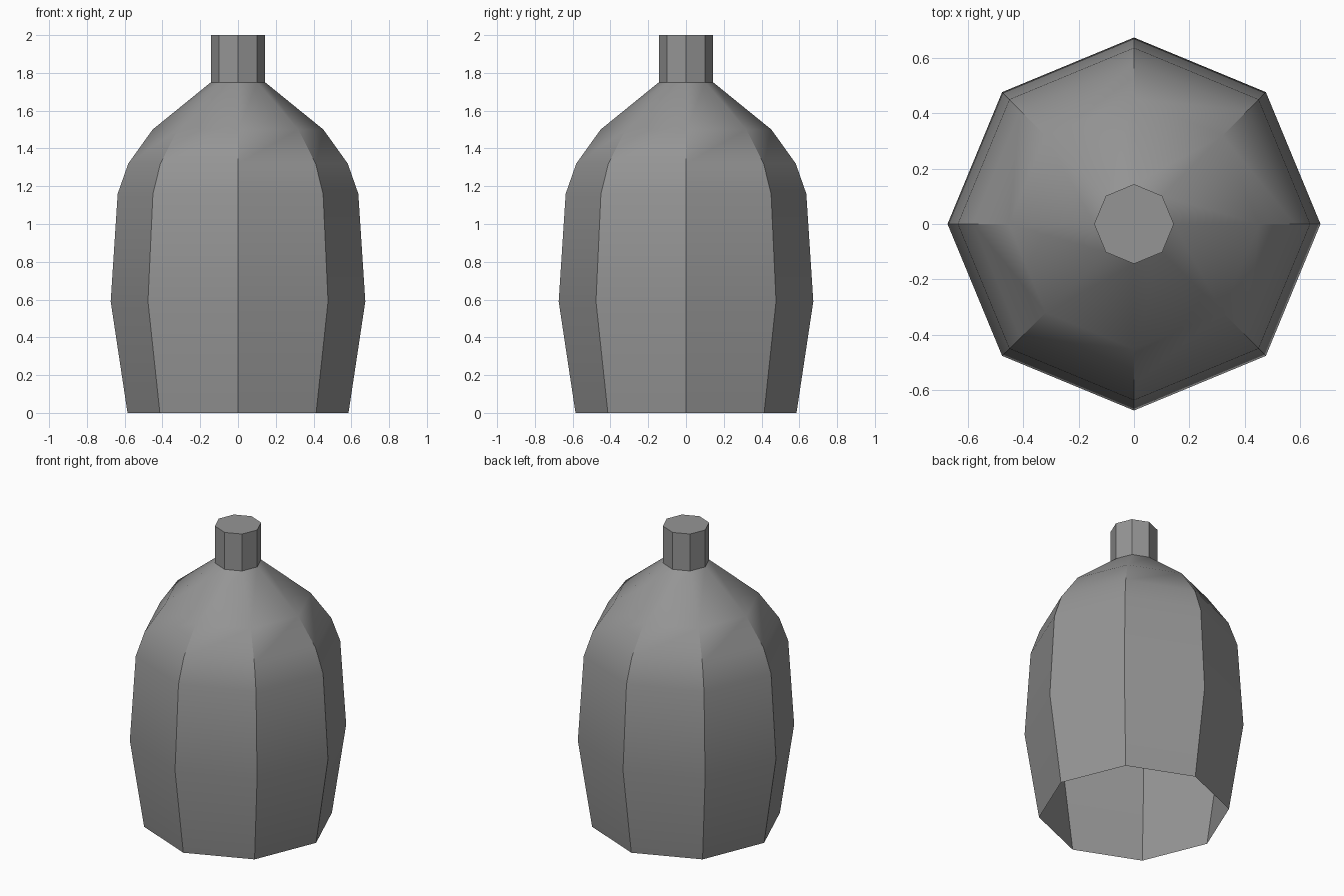
import bpy, bmesh, math

# Remove the default object
cube = bpy.data.objects.get("Cube")
if cube:
    bpy.data.objects.remove(cube, do_unlink=True)

SIDES = 8

grey = bpy.data.materials.new("mid grey")
grey.use_nodes = True
colour = (0.3, 0.3, 0.3, 1.0)
grey.diffuse_color = colour
grey.node_tree.nodes["Principled BSDF"].inputs["Base Color"].default_value = colour


def lathe(name, profile, cap_top=False):
    """Revolve (radius, height) points into an eight-sided open shell."""
    bm = bmesh.new()
    rings = []
    for r, z in profile:
        rings.append([bm.verts.new((r * math.cos(a), r * math.sin(a), z))
                      for a in (math.tau * i / SIDES for i in range(SIDES))])
    for low, high in zip(rings, rings[1:]):
        for i in range(SIDES):
            j = (i + 1) % SIDES
            bm.faces.new((low[i], low[j], high[j], high[i]))
    if cap_top:
        bm.faces.new(rings[-1])
    mesh = bpy.data.meshes.new(name)
    bm.to_mesh(mesh)
    bm.free()
    mesh.materials.append(grey)
    obj = bpy.data.objects.new(name, mesh)
    bpy.context.collection.objects.link(obj)
    # Soft shoulders, crisp vertical edges
    bpy.ops.object.select_all(action="DESELECT")
    obj.select_set(True)
    bpy.context.view_layer.objects.active = obj
    bpy.ops.object.shade_smooth_by_angle(angle=math.radians(30))
    return obj


# Bulging body, open underneath, tapering to the neck
lathe("body", [(0.585, 0), (0.674, 0.59), (0.637, 1.16),
               (0.581, 1.32), (0.452, 1.5), (0.144, 1.75)])

# Straight neck with a flat closed top
lathe("neck", [(0.144, 1.75), (0.144, 2.0)], cap_top=True)
